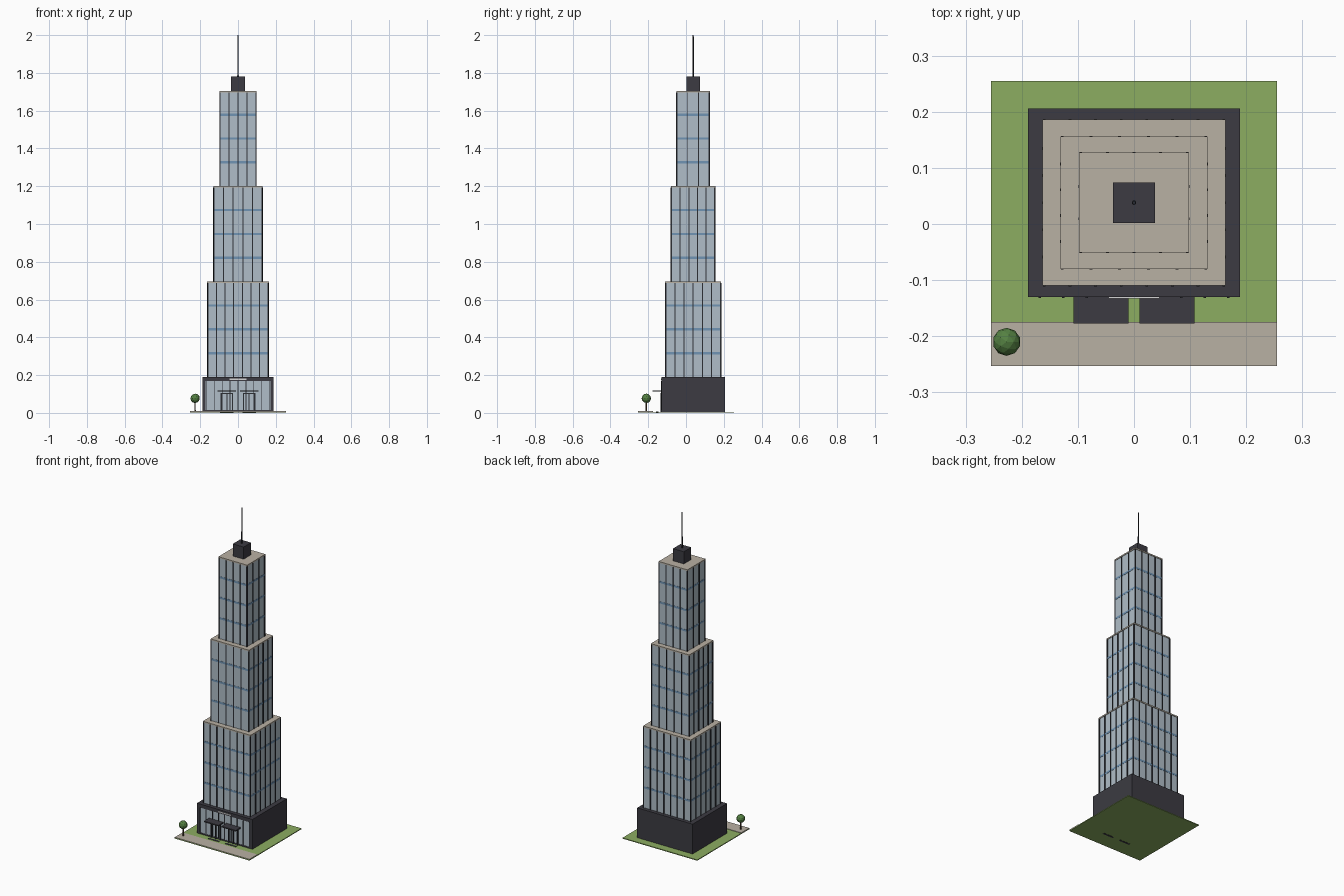
import bpy, bmesh, math
from mathutils import Matrix, Vector

if "Cube" in bpy.data.objects:
    bpy.data.objects.remove(bpy.data.objects["Cube"])

CY = 0.038  # tower centre line in y


def material(name, rgb):
    def linear(c):
        c /= 255
        return c / 12.92 if c <= 0.04045 else ((c + 0.055) / 1.055) ** 2.4
    m = bpy.data.materials.new(name)
    m.diffuse_color = (*[linear(c) for c in rgb], 1)
    m.use_nodes = True
    m.node_tree.nodes["Principled BSDF"].inputs["Base Color"].default_value = m.diffuse_color
    return m


GLASS = material("pale glass", (176, 190, 200))
BLUE = material("blue spandrel", (112, 148, 180))
DARK = material("charcoal", (60, 59, 66))
METAL = material("dark metal", (44, 46, 52))
STONE = material("beige stone", (185, 177, 164))
GRASS = material("grass green", (140, 173, 97))
LEAF = material("leaf green", (84, 128, 66))
BARK = material("bark brown", (84, 62, 46))
PALE = material("sign white", (215, 215, 215))


def finish(name, bm, mat):
    mesh = bpy.data.meshes.new(name)
    bm.to_mesh(mesh)
    bm.free()
    mesh.materials.append(mat)
    ob = bpy.data.objects.new(name, mesh)
    bpy.context.collection.objects.link(ob)
    return ob


def boxes(name, mat, bounds):
    """One object made of boxes, each (x0, x1, y0, y1, z0, z1)."""
    bm = bmesh.new()
    for x0, x1, y0, y1, z0, z1 in bounds:
        mid = Vector((x0 + x1, y0 + y1, z0 + z1)) / 2
        size = Matrix.Diagonal((x1 - x0, y1 - y0, z1 - z0, 1))
        bmesh.ops.create_cube(bm, size=1, matrix=Matrix.Translation(mid) @ size)
    return finish(name, bm, mat)


def block(hx, hy, z0, z1):
    """Bounds of a box centred on the tower axis."""
    return (-hx, hx, CY - hy, CY + hy, z0, z1)


def rod(name, mat, x, y, z0, z1, r0, r1, sides):
    bm = bmesh.new()
    bmesh.ops.create_cone(bm, cap_ends=True, segments=sides, radius1=r0, radius2=r1,
                          depth=z1 - z0, matrix=Matrix.Translation((x, y, (z0 + z1) / 2)))
    return finish(name, bm, mat)


def tier(label, hx, hy, z0, z1, nx, ny):
    """Glass shaft with spandrel bands, vertical mullions and a stone cap."""
    gx, gy = hx - 0.003, hy - 0.003
    boxes(label + "_glass", GLASS, [block(gx, gy, z0, z1 - 0.008)])
    step = (z1 - z0) / 4
    boxes(label + "_spandrels", BLUE,
          [block(gx + 0.001, gy + 0.001, z0 + i * step - 0.006, z0 + i * step + 0.006)
           for i in (1, 2, 3)])
    w, top = 0.0025, z1 - 0.008
    bars = []
    for i in range(nx + 1):
        x = -gx + 2 * gx * i / nx
        for s in (-1, 1):
            y = CY + s * gy
            bars.append((x - w, x + w, y - 0.004, y + 0.004, z0, top))
    for i in range(1, ny):
        y = CY - gy + 2 * gy * i / ny
        for s in (-1, 1):
            x = s * gx
            bars.append((x - 0.004, x + 0.004, y - w, y + w, z0, top))
    boxes(label + "_mullions", METAL, bars)
    boxes(label + "_cap", STONE, [block(hx, hy, top, z1)])


# Ground
boxes("lawn", GRASS, [(-0.255, 0.255, -0.253, 0.255, 0.001, 0.006)])
boxes("pavement", STONE, [(-0.255, 0.255, -0.253, -0.175, 0.004, 0.009)])

# Podium with a recessed front opening
F = CY - 0.168
boxes("podium", DARK, [
    (-0.189, 0.189, F + 0.006, CY + 0.168, 0.005, 0.19),
    (-0.189, -0.171, F, F + 0.006, 0.005, 0.19),
    (0.171, 0.189, F, F + 0.006, 0.005, 0.19),
    (-0.171, 0.171, F, F + 0.006, 0.168, 0.19),
    (-0.171, 0.171, F, F + 0.006, 0.005, 0.014),
])
boxes("lobby_glass", GLASS, [(-0.171, 0.171, F + 0.002, F + 0.006, 0.014, 0.168)])
boxes("lobby_mullions", METAL,
      [(i * 0.042 - 0.002, i * 0.042 + 0.002, F - 0.002, F + 0.004, 0.014, 0.168)
       for i in range(-4, 5)])
boxes("sign_plate", PALE, [(-0.045, 0.045, F - 0.003, F, 0.175, 0.181)])

# Paired entrances: canopy, door frame and threshold on each side
canopies, frames, mats = [], [], []
for s in (-1, 1):
    c = s * 0.059
    canopies.append((c - 0.049, c + 0.049, -0.177, F + 0.002, 0.112, 0.119))
    for d in (-0.03, 0, 0.03):
        frames.append((c + d - 0.003, c + d + 0.003, F - 0.005, F + 0.003, 0.006, 0.104))
    frames.append((c - 0.033, c + 0.033, F - 0.005, F + 0.003, 0.100, 0.106))
    mats.append((c - 0.036, c + 0.036, -0.158, -0.146, 0, 0.008))
boxes("entrance_canopies", DARK, canopies)
boxes("door_frames", METAL, frames)
boxes("door_thresholds", DARK, mats)

# Stepped tower
tier("lower_tier", 0.163, 0.148, 0.19, 0.695, 7, 6)
tier("middle_tier", 0.131, 0.118, 0.695, 1.2, 5, 5)
tier("upper_tier", 0.098, 0.089, 1.2, 1.705, 4, 3)

# Roof plant room and mast
boxes("plant_room", DARK, [block(0.037, 0.036, 1.705, 1.78)])
rod("mast", METAL, 0, CY, 1.78, 2.0, 0.004, 0.003, 8)

# Street tree
rod("tree_trunk", BARK, -0.227, -0.21, 0.008, 0.06, 0.004, 0.003, 6)
crown = bmesh.new()
bmesh.ops.create_icosphere(crown, subdivisions=2, radius=0.025,
                           matrix=Matrix.Translation((-0.227, -0.21, 0.077)))
finish("tree_crown", crown, LEAF)
